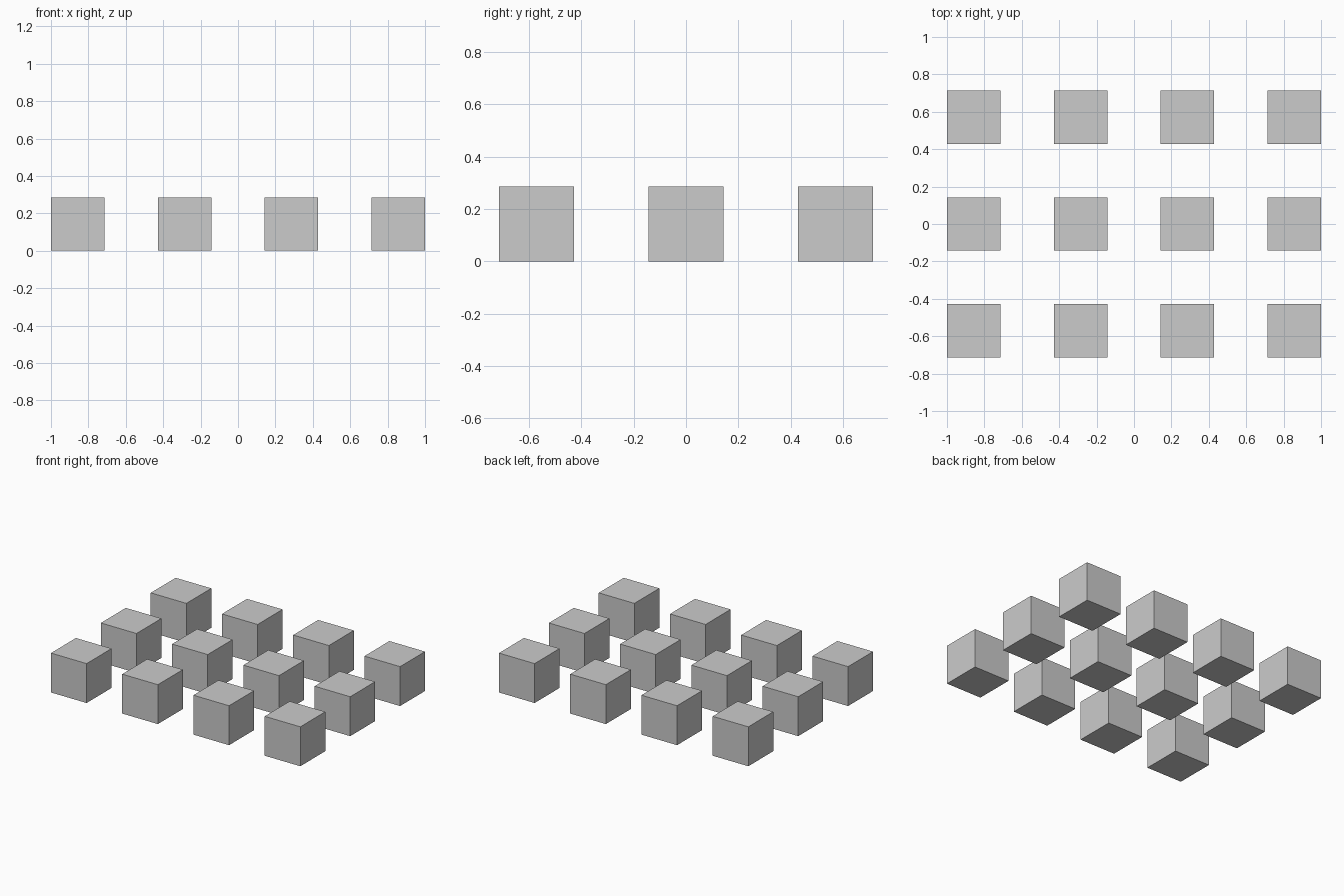
import bpy

if "Cube" in bpy.data.objects:
    bpy.data.objects.remove(bpy.data.objects["Cube"])

SIZE = 2 / 7        # cube edge; gaps between cubes are equally wide
PITCH = 2 * SIZE
COLUMNS, ROWS = 4, 3

# Grid of separate cubes resting on the ground
for row in range(ROWS):
    for col in range(COLUMNS):
        x = (col - (COLUMNS - 1) / 2) * PITCH
        y = (row - (ROWS - 1) / 2) * PITCH
        bpy.ops.mesh.primitive_cube_add(size=SIZE, location=(x, y, SIZE / 2))
        bpy.context.object.name = f"cube_row{row + 1}_column{col + 1}"
